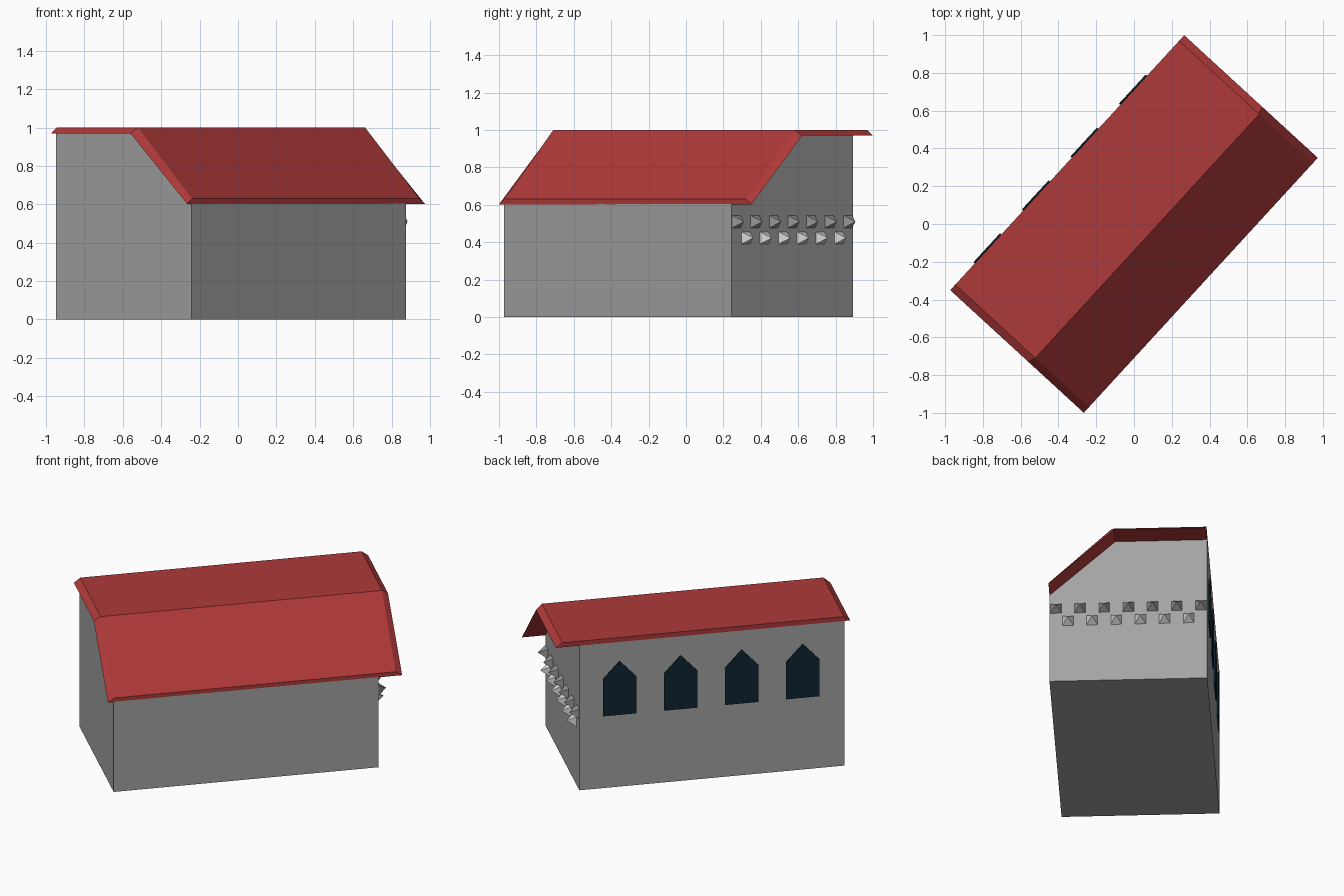
import bpy, bmesh, math
from mathutils import Matrix

if "Cube" in bpy.data.objects:
    bpy.data.objects.remove(bpy.data.objects["Cube"])

# The building is modelled along its own x axis, then turned about z
TURN = Matrix.Rotation(math.radians(47.45), 4, 'Z')


def material(name, rgb):
    m = bpy.data.materials.new(name)
    m.diffuse_color = (*rgb, 1)
    m.use_nodes = True
    m.node_tree.nodes["Principled BSDF"].inputs["Base Color"].default_value = m.diffuse_color
    return m


WALL = material("wall_grey", (0.37, 0.37, 0.37))
ROOF = material("roof_red", (0.43, 0.041, 0.041))
GLASS = material("window_dark_blue", (0.005, 0.018, 0.030))
STUD_DARK = material("stud_grey", (0.30, 0.30, 0.30))
STUD_LIGHT = material("stud_light_grey", (0.68, 0.68, 0.68))


def build(name, verts, faces, mat):
    bm = bmesh.new()
    vs = [bm.verts.new(v) for v in verts]
    for f in faces:
        bm.faces.new([vs[i] for i in f])
    bmesh.ops.recalc_face_normals(bm, faces=bm.faces)
    bm.transform(TURN)
    me = bpy.data.meshes.new(name)
    bm.to_mesh(me)
    bm.free()
    me.materials.append(mat)
    ob = bpy.data.objects.new(name, me)
    bpy.context.collection.objects.link(ob)
    return ob


def prism(name, start, end, mat):
    """Solid between two matching outlines."""
    n = len(start)
    sides = [(i, (i + 1) % n, n + (i + 1) % n, n + i) for i in range(n)]
    return build(name, start + end, sides + [tuple(range(n)), tuple(range(n, 2 * n))], mat)


# Walls: five-sided gable outline drawn along the length
outline = [(0.48, 0), (0.48, 0.97), (-0.08, 0.97), (-0.48, 0.605), (-0.48, 0)]
prism("walls", [(-0.88, y, z) for y, z in outline], [(0.77, y, z) for y, z in outline], WALL)

# Roof: bent slab whose underside is longer than its top, giving bevelled ends
under = [(0.48, 0.97), (-0.08, 0.97), (-0.48, 0.603)]
upper = [(0.48, 1.0), (-0.095, 1.0), (-0.48, 0.63)]
verts = [(s * half, y, z) for s in (-1, 1)
         for half, line in ((0.916, under), (0.876, upper)) for y, z in line]
faces = [(0, 3, 9, 6), (2, 5, 11, 8)]                      # long edges
for i in (0, 1):
    faces += [(i, i + 1, i + 7, i + 6), (i + 3, i + 4, i + 10, i + 9)]   # underside, top
    faces += [(k + i, k + i + 1, k + i + 4, k + i + 3) for k in (0, 6)]  # bevelled ends
build("roof", verts, faces, ROOF)

# Windows: four pointed plates on the tall wall
for k in range(4):
    c = -0.62 + 0.38 * k
    shape = [(c - 0.104, 0.485), (c + 0.104, 0.485), (c + 0.104, 0.73), (c, 0.843), (c - 0.104, 0.73)]
    prism(f"window_{k + 1}", [(x, 0.48, z) for x, z in shape],
          [(x, 0.4895, z) for x, z in shape], GLASS)


# Studs: two staggered rows of square pyramids on the gable end
def stud_row(name, count, z, mat):
    r, x = 0.033, 0.77
    for k in range(count):
        y = (k - (count - 1) / 2) * 0.147
        base = [(x, y + a * r, z + b * r) for a, b in ((-1, -1), (1, -1), (1, 1), (-1, 1))]
        build(f"{name}_{k + 1}", base + [(x + 0.055, y, z)],
              [(0, 1, 2, 3)] + [(i, (i + 1) % 4, 4) for i in range(4)], mat)


stud_row("upper_stud", 7, 0.51, STUD_DARK)
stud_row("lower_stud", 6, 0.423, STUD_LIGHT)
